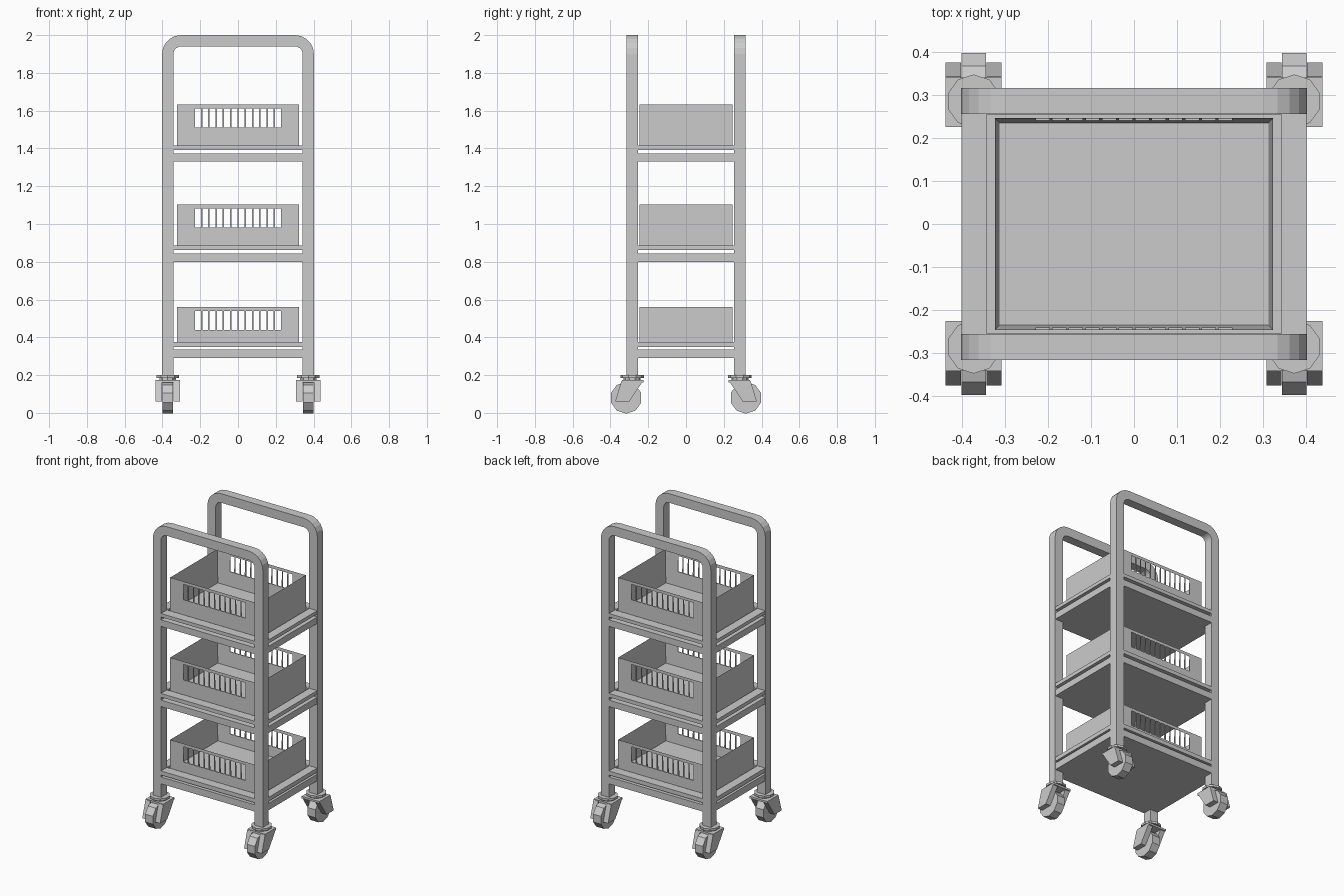
import bpy, bmesh, math
from mathutils import Matrix, Vector

if "Cube" in bpy.data.objects:
    bpy.data.objects.remove(bpy.data.objects["Cube"])


def finish(name, bm):
    bmesh.ops.recalc_face_normals(bm, faces=bm.faces)
    me = bpy.data.meshes.new(name)
    bm.to_mesh(me)
    bm.free()
    ob = bpy.data.objects.new(name, me)
    bpy.context.collection.objects.link(ob)
    return ob


def add_box(bm, x0, x1, y0, y1, z0, z1):
    m = Matrix.Translation(((x0 + x1) / 2, (y0 + y1) / 2, (z0 + z1) / 2))
    m = m @ Matrix.Diagonal((x1 - x0, y1 - y0, z1 - z0, 1))
    return bmesh.ops.create_cube(bm, size=1, matrix=m)["verts"]


def add_prism(bm, pts, offset):
    face = bm.faces.new([bm.verts.new(p) for p in pts])
    new = bmesh.ops.extrude_face_region(bm, geom=[face], use_keep_orig=True)["geom"]
    bmesh.ops.translate(bm, verts=[v for v in new if isinstance(v, bmesh.types.BMVert)],
                        vec=Vector(offset))


def add_cyl(bm, sides, r, depth, matrix):
    bmesh.ops.create_cone(bm, cap_ends=True, segments=sides, radius1=r, radius2=r,
                          depth=depth, matrix=matrix)


# Hoop frames: two posts joined by a handle with rounded corners
def hoop_side(half, top, r, steps=5):
    arc = [(half - r + r * math.cos(a), top - r + r * math.sin(a))
           for a in (math.pi / 2 * i / steps for i in range(steps + 1))]
    right = [(half, 0.19)] + arc
    return right + [(-x, z) for x, z in reversed(right)]


def hoop(name, y0, y1):
    bm = bmesh.new()
    rings = []
    for (xo, zo), (xi, zi) in zip(hoop_side(0.402, 2.0, 0.1), hoop_side(0.342, 1.94, 0.04)):
        rings.append([bm.verts.new(p) for p in
                      ((xo, y0, zo), (xo, y1, zo), (xi, y1, zi), (xi, y0, zi))])
    for a, b in zip(rings, rings[1:]):
        for i in range(4):
            j = (i + 1) % 4
            bm.faces.new((a[i], a[j], b[j], b[i]))
    bm.faces.new(rings[0])
    bm.faces.new(rings[-1])
    finish(name, bm)


hoop("front_hoop", -0.315, -0.255)
hoop("back_hoop", 0.255, 0.315)


# Shelf: solid lower plate notched around the posts, and a rimmed tray above it
def shelf(label, plate_z, tray_z):
    bm = bmesh.new()
    corner = [(0.40, 0.255), (0.342, 0.255), (0.342, 0.315)]
    outline = (corner + [(-x, y) for x, y in reversed(corner)]
               + [(-x, -y) for x, y in corner] + [(x, -y) for x, y in reversed(corner)])
    add_prism(bm, [(x, y, plate_z[0]) for x, y in outline], (0, 0, plate_z[1] - plate_z[0]))
    finish(label + "_shelf_plate", bm)
    bm = bmesh.new()
    z0, z1 = tray_z
    for s in (-1, 1):
        add_box(bm, -0.342, 0.342, *sorted((s * 0.253, s * 0.315)), z0, z1)
        add_box(bm, *sorted((s * 0.342, s * 0.40)), -0.255, 0.255, z0, z1)
    add_box(bm, -0.342, 0.342, -0.253, 0.253, z0, z0 + 0.008)
    finish(label + "_tray", bm)


# Basket: hollow box with a row of slots through front and back
def basket(label, z0, z1):
    bm = bmesh.new()
    add_box(bm, -0.323, 0.323, -0.246, 0.246, z0, z1)
    bm.faces.ensure_lookup_table()
    top = max(bm.faces, key=lambda f: f.calc_center_median().z)
    bmesh.ops.inset_region(bm, faces=[top], thickness=0.016)
    bmesh.ops.translate(bm, verts=top.verts, vec=(0, 0, z0 + 0.016 - z1))
    ob = finish(label + "_basket", bm)
    bm = bmesh.new()
    pitch, width = 0.0385, 0.031
    for i in range(12):
        x = (i - 5.5) * pitch
        add_box(bm, x - width / 2, x + width / 2, -0.4, 0.4, z1 - 0.122, z1 - 0.02)
    cutter = finish("slot_cutter", bm)
    cutter.hide_render = True
    mod = ob.modifiers.new("slots", "BOOLEAN")
    mod.operation = "DIFFERENCE"
    mod.solver = "EXACT"
    mod.object = cutter
    bpy.context.view_layer.objects.active = ob
    bpy.ops.object.modifier_apply(modifier=mod.name)
    bpy.data.objects.remove(cutter)


for label, plate_z, tray_z, top in (("lower", (0.29, 0.335), (0.348, 0.375), 0.56),
                                    ("middle", (0.80, 0.843), (0.862, 0.887), 1.103),
                                    ("upper", (1.33, 1.373), (1.392, 1.415), 1.632)):
    shelf(label, plate_z, tray_z)
    basket(label, tray_z[0] + 0.008, top)


# Casters: swivel disc, stem, slanted fork and ten-sided wheel, mirrored to each corner
def caster(label, sx, sy):
    bm = bmesh.new()
    cx, cy = 0.372, 0.285
    add_cyl(bm, 10, 0.062, 0.015, Matrix.Translation((cx, cy, 0.1925)))
    add_cyl(bm, 10, 0.045, 0.02, Matrix.Translation((cx, cy, 0.177)))
    add_box(bm, cx - 0.065, cx + 0.065, 0.225, 0.34, 0.162, 0.175)
    for x in (cx - 0.065, cx + 0.03):
        add_prism(bm, [(x, 0.227, 0.17), (x, 0.30, 0.06), (x, 0.375, 0.06), (x, 0.342, 0.17)],
                  (0.035, 0, 0))
    flip = Matrix.Diagonal((sx, sy, 1, 1))
    bmesh.ops.transform(bm, matrix=flip, verts=bm.verts)
    finish(label + "_caster_fork", bm)
    bm = bmesh.new()
    turn = Matrix.Rotation(math.pi / 2, 4, "Y") @ Matrix.Rotation(math.pi / 2, 4, "Z")
    add_cyl(bm, 10, 0.084, 0.057, Matrix.Translation((cx, 0.317, 0.08)) @ turn)
    bmesh.ops.transform(bm, matrix=flip, verts=bm.verts)
    finish(label + "_caster_wheel", bm)


for sy, depth in ((-1, "front"), (1, "back")):
    for sx, side in ((-1, "left"), (1, "right")):
        caster(depth + "_" + side, sx, sy)
